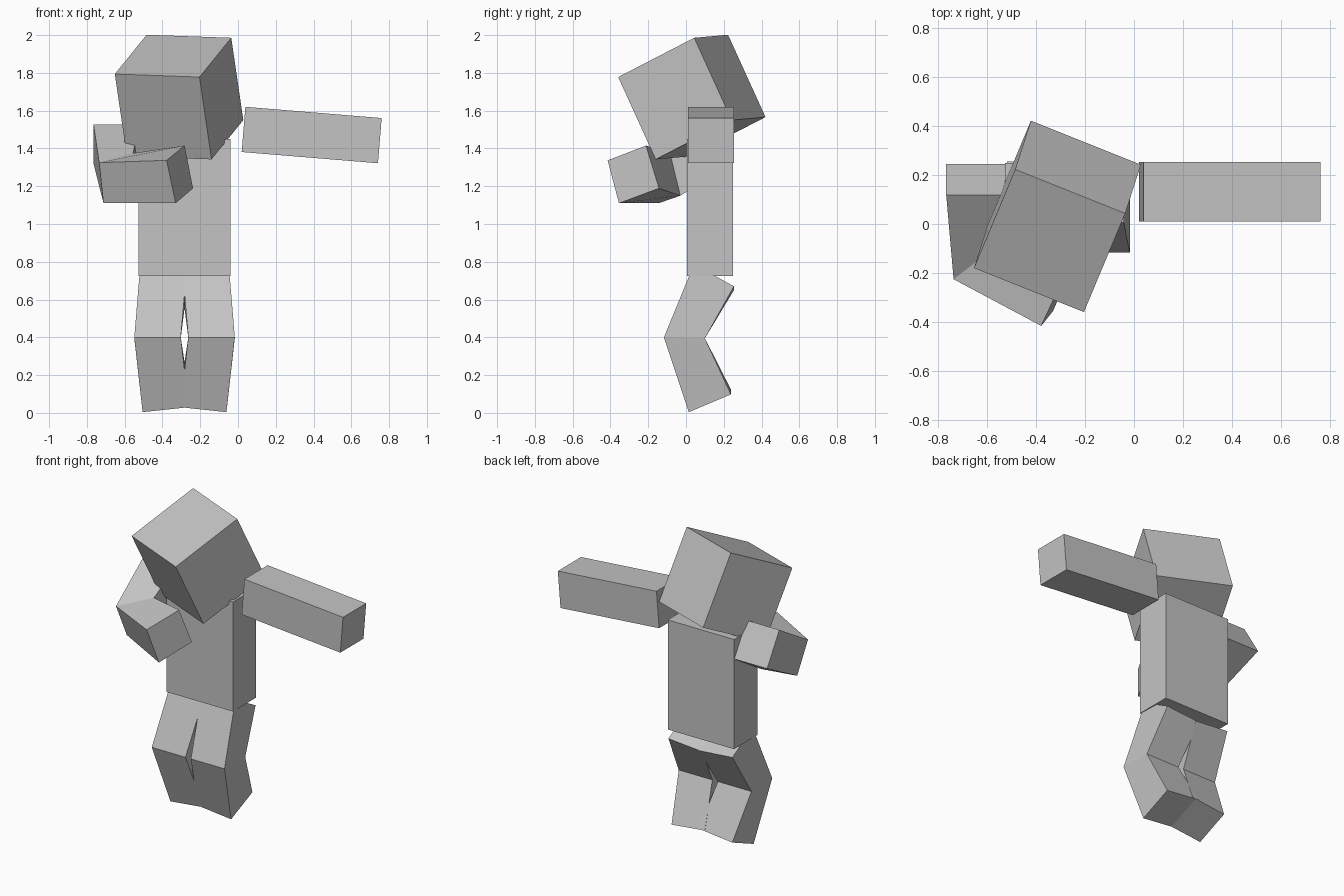
import bpy
import bmesh
from math import radians
from mathutils import Euler, Matrix, Vector

cube = bpy.data.objects.get("Cube")
if cube:
    bpy.data.objects.remove(cube, do_unlink=True)

# One plain grey for the whole figure
grey = bpy.data.materials.new("plain_grey")
grey.use_nodes = True
colour = (0.55, 0.55, 0.55, 1.0)
grey.diffuse_color = colour
grey.node_tree.nodes["Principled BSDF"].inputs["Base Color"].default_value = colour


def finish(name, bm):
    """Turn a bmesh into a flat shaded grey object."""
    bmesh.ops.recalc_face_normals(bm, faces=bm.faces[:])
    mesh = bpy.data.meshes.new(name)
    bm.to_mesh(mesh)
    bm.free()
    mesh.materials.append(grey)
    obj = bpy.data.objects.new(name, mesh)
    bpy.context.collection.objects.link(obj)
    return obj


def block(name, centre, size, degrees=(0, 0, 0)):
    """A box of the given size, turned about its centre."""
    turn = Euler([radians(d) for d in degrees]).to_matrix().to_4x4()
    matrix = Matrix.Translation(centre) @ turn @ Matrix.Diagonal((*size, 1))
    bm = bmesh.new()
    bmesh.ops.create_cube(bm, size=1, matrix=matrix)
    return finish(name, bm)


def limb(name, sections):
    """A bent, four-sided limb skinned over corner sections."""
    bm = bmesh.new()
    rings = [[bm.verts.new(Vector(p)) for p in section] for section in sections]
    bm.faces.new(rings[0])
    bm.faces.new(rings[-1])
    for upper, lower in zip(rings, rings[1:]):
        for i in range(4):
            j = (i + 1) % 4
            bm.faces.new((upper[i], upper[j], lower[j], lower[i]))
    return finish(name, bm)


# Body, tilted head and the straight outstretched arm
block("torso", (-0.283, 0.127, 1.088), (0.485, 0.243, 0.725))
block("head", (-0.312, 0.031, 1.672), (0.483, 0.483, 0.483), (25.5, 1.9, -21.8))
block("left_arm", (0.39, 0.132, 1.471), (0.724, 0.242, 0.24), (0, 4.7, 0))

# Arm folded across the chest: shoulder, elbow, hand end
limb("right_arm", [
    [(-0.765, 0.118, 1.528), (-0.525, 0.118, 1.528),
     (-0.525, 0.245, 1.32), (-0.765, 0.245, 1.32)],
    [(-0.735, -0.225, 1.325), (-0.555, -0.085, 1.375),
     (-0.53, -0.03, 1.15), (-0.712, -0.145, 1.11)],
    [(-0.378, -0.415, 1.337), (-0.283, -0.212, 1.415),
     (-0.238, -0.143, 1.189), (-0.33, -0.355, 1.11)],
])

# Bent legs: outer and inner offset, front (y, z), back (y, z), inner rise
middle = -0.283
leg_sections = [
    (0.234, -0.012, (0.042, 0.787), (0.254, 0.67), -0.02),
    (0.266, 0.02, (-0.117, 0.4), (0.1, 0.395), 0),
    (0.222, -0.022, (0.015, 0.004), (0.238, 0.098), 0.026),
]
for name, side in (("right_leg", -1), ("left_leg", 1)):
    limb(name, [
        [(middle + side * out, *front),
         (middle + side * inn, front[0], front[1] + rise),
         (middle + side * inn, back[0], back[1] + rise),
         (middle + side * out, *back)]
        for out, inn, front, back, rise in leg_sections
    ])
